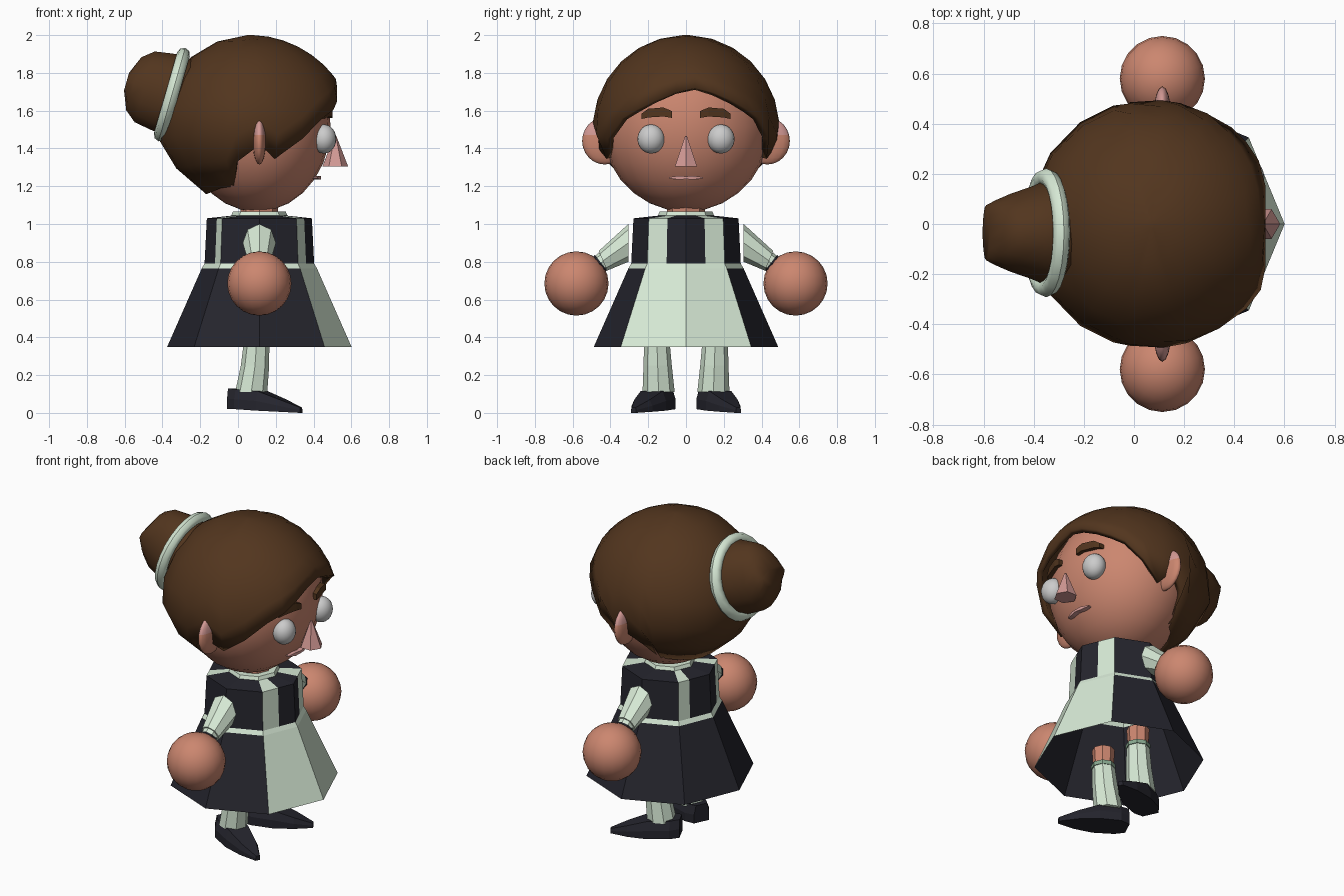
import bpy, bmesh
from math import sin, cos, pi, radians, acos
from mathutils import Vector, Matrix

if "Cube" in bpy.data.objects:
    bpy.data.objects.remove(bpy.data.objects["Cube"])

COLORS = {
    "hair": (0.085, 0.036, 0.013), "skin": (0.60, 0.24, 0.16), "pale": (0.68, 0.82, 0.67),
    "dark": (0.018, 0.018, 0.026), "pink": (0.65, 0.32, 0.30), "green": (0.25, 0.40, 0.28),
}
MATS = {}
for key, rgb in COLORS.items():
    MATS[key] = bpy.data.materials.new(key)
    MATS[key].diffuse_color = (*rgb, 1)
CX = 0.113  # body axis


def finish(name, bm, mats=(), smooth=False):
    bmesh.ops.recalc_face_normals(bm, faces=bm.faces)
    me = bpy.data.meshes.new(name)
    bm.to_mesh(me)
    bm.free()
    for m in mats:
        me.materials.append(MATS[m])
    if smooth:
        me.shade_smooth()
    ob = bpy.data.objects.new(name, me)
    bpy.context.collection.objects.link(ob)
    return ob


def ball(name, c, r, mats=(), seg=20, rings=12):
    bm = bmesh.new()
    m = Matrix.Translation(c) @ Matrix.Diagonal((*r, 1))
    bmesh.ops.create_uvsphere(bm, u_segments=seg, v_segments=rings, radius=1, matrix=m)
    return finish(name, bm, mats, True)


def loft(name, sections, mats, caps=(True, True), smooth=False, pick=None):
    """Skin closed sections; pick(row, column) gives the material slot."""
    bm = bmesh.new()
    rows = [[bm.verts.new(p) for p in s] for s in sections]
    n = len(rows[0])
    for i in range(len(rows) - 1):
        for j in range(n):
            k = (j + 1) % n
            f = bm.faces.new((rows[i][j], rows[i][k], rows[i + 1][k], rows[i + 1][j]))
            if pick:
                f.material_index = pick(i, j)
    if caps[0]:
        bm.faces.new(rows[0])
    if caps[1]:
        bm.faces.new(rows[-1])
    return finish(name, bm, mats, smooth)


def circle(c, u, v, n=8):
    """Closed ring around c spanned by the half axes u and v."""
    return [Vector(c) + Vector(u) * cos(2 * pi * k / n) + Vector(v) * sin(2 * pi * k / n)
            for k in range(n)]


def tube(name, profile, origin, axis, mats, n=8, **kw):
    """Revolve (distance, radius) pairs about an axis."""
    q = Vector(axis).normalized().to_track_quat('Z', 'Y')
    secs = [circle(Vector(origin) + q @ Vector((0, 0, d)), q @ Vector((r, 0, 0)),
                   q @ Vector((0, r, 0)), n) for d, r in profile]
    return loft(name, secs, mats, **kw)


# Dress: octagon with a corner at the front, front and back faces split for straps
octo = [Vector((cos(k * pi / 4), sin(k * pi / 4))) for k in range(8)]
outline = []
for k in range(8):
    outline.append(octo[k])
    t = {0: 0.5, 7: 0.5, 3: 0.35, 4: 0.65}.get(k)
    if t:
        outline.append(octo[k].lerp(octo[(k + 1) % 8], t))


def ring(r, z):
    return [(CX + p.x * r, p.y * r, z) for p in outline]


STRAPS = (1, 4, 7, 10)
loft("bodice", [ring(0.29, 0.79), ring(0.278, 1.03), ring(0.14, 1.045)], ("dark", "pale"),
     caps=(False, True), pick=lambda i, j: int(j in STRAPS))
loft("waistband", [ring(0.29, 0.79), ring(0.305, 0.765)], ("pale",), caps=(False, False))
loft("skirt", [ring(0.305, 0.765), ring(0.488, 0.35)], ("dark", "pale"), caps=(False, False),
     pick=lambda i, j: int(j in (0, 1, 10, 11)))
tube("collar", [(0, 0.155), (0.035, 0.14)], (CX, 0, 1.03), (0, 0, 1), ("pale",))
tube("neck", [(0, 0.10), (0.12, 0.10)], (CX, 0, 1.03), (0, 0, 1), ("skin",))

# Arms, legs and shoes
for s, side in ((-1, "right"), (1, "left")):
    loft(side + "_sleeve", [circle((CX, s * 0.305, 0.90), (0.088, 0, 0), (0, 0, 0.10)),
                            circle((CX, s * 0.44, 0.805), (0.06, 0, 0), (0, s * 0.022, 0.052))],
         ("pale",))
    tube(side + "_cuff", [(0, 0.050), (0.055, 0.046)], (CX, s * 0.43, 0.81),
         (0, s * 0.19, -0.15), ("pale",))
    tube(side + "_cuff_trim", [(0, 0.052), (0.012, 0.052)], (CX, s * 0.45, 0.795),
         (0, s * 0.19, -0.15), ("dark",))
    ball(side + "_hand", (CX, s * 0.58, 0.685), (0.17, 0.17, 0.17), ("skin",))
    sock = [(0.07, s * 0.145, 0.085, 0.11), (0.09, s * 0.15, 0.075, 0.25),
            (0.10, s * 0.155, 0.066, 0.40)]

    def disc(x, y, r, z):
        return circle((x, y, z), (r, 0, 0), (0, r, 0))
    loft(side + "_sock", [disc(*p) for p in sock], ("pale",))
    loft(side + "_sock_band", [disc(0.10, s * 0.155, 0.071, z) for z in (0.385, 0.41)], ("green",))
    loft(side + "_leg", [disc(0.10, s * 0.155, r, z) for r, z in ((0.058, 0.38), (0.066, 0.51))],
         ("skin",))
    # Shoe sections: distance along, half width, bottom, top
    yaw = Matrix.Rotation(s * radians(25), 3, 'Z')
    secs = []
    for u, w, z0, z1 in ((-0.085, 0.05, 0.02, 0.13), (-0.03, 0.08, 0.02, 0.125),
                         (0.10, 0.085, 0.012, 0.115), (0.22, 0.06, 0.006, 0.07),
                         (0.325, 0.015, 0.0, 0.028)):
        sec = ((-w, z0), (w, z0), (w, z0 + (z1 - z0) * 0.5), (w * 0.75, z1),
               (-w * 0.75, z1), (-w, z0 + (z1 - z0) * 0.5))
        secs.append([yaw @ Vector((u, a, z)) + Vector((0.04, s * 0.14, 0)) for a, z in sec])
    loft(side + "_shoe", secs, ("dark",))
    # Face features of this side
    ear = ball(side + "_ear", (CX, s * 0.43, 1.44), (0.035, 0.12, 0.125), ("skin", "pink"), 16, 12)
    for f in ear.data.polygons:
        f.material_index = int(f.center.z > 1.46)
    ball(side + "_eye", (0.455, s * 0.185, 1.45), (0.065, 0.072, 0.077))
    brow = [(0.475, 0.075, 1.58, 0.018), (0.47, 0.12, 1.593, 0.024),
            (0.445, 0.20, 1.587, 0.023), (0.43, 0.235, 1.57, 0.014)]
    loft(side + "_eyebrow", [[(x + a * 0.025, s * y, z + b * r) for a, b in
                              ((-1, -1), (1, -1), (1, 1), (-1, 1))] for x, y, z, r in brow],
         ("hair",))

# Head
ball("head", (0.10, 0, 1.52), (0.39, 0.445, 0.455), ("skin",), 24, 14)
tube("nose", [(0, 0.068), (0.16, 0.006)], (0.515, 0, 1.305), (0, 0, 1), ("pink",), n=6)
loft("mouth", [[(x + a * 0.015, y, 1.245 + b * r) for a, b in
                ((-1, -1), (1, -1), (1, 1), (-1, 1))]
               for x, y, r in ((0.405, -0.09, 0.003), (0.42, -0.04, 0.010), (0.425, 0, 0.007),
                               (0.42, 0.04, 0.010), (0.405, 0.09, 0.003))], ("pink",))

# Hair cap: columns run from the crown to a hairline height set per azimuth
LINE = [(0, 1.72), (12, 1.695), (25, 1.65), (36, 1.605), (46, 1.56), (60, 1.45), (75, 1.345),
        (85, 1.42), (100, 1.33), (108, 1.20), (125, 1.19), (145, 1.17), (165, 1.16), (180, 1.16)]
columns = LINE + [(-a, z) for a, z in LINE[-2:0:-1]]
ROWS = 7
secs = []
for i in range(ROWS + 1):
    sec = []
    for a, zl in columns:
        az = radians(a + 6 * max(0, cos(radians(a))))
        phi = acos((zl - 1.5) / 0.5) * (0.02 + 0.98 * i / ROWS)
        z = 1.5 + 0.5 * cos(phi)
        r = 0.497 * sin(phi) * (1 + 0.09 * max(0, cos(az)) ** 4 * sin(phi))
        if z < 1.5:
            r *= 1 - 0.32 * ((1.5 - z) / 0.33) ** 2
        sec.append((0.07 + min(0.455, r * cos(az)), r * sin(az), z))
    secs.append(sec)
hair = loft("hair", secs, ("hair",), caps=(True, False), smooth=True)
mod = hair.modifiers.new("thickness", 'SOLIDIFY')
mod.thickness, mod.offset = 0.035, -1

# Bun (distance along its axis, half width, half height) and its hair tie
BUN, AXIS = Vector((-0.35, -0.035, 1.685)), Vector((-0.96, 0, 0.275))
bun = [(-0.12, 0.20, 0.20), (0, 0.21, 0.222), (0.06, 0.185, 0.215), (0.15, 0.155, 0.20),
       (0.21, 0.13, 0.15), (0.25, 0.11, 0.05)]
loft("hair_bun", [circle(BUN + AXIS * d, (0, w, 0), Vector((0.275, 0, 0.96)) * h, 14)
                  for d, w, h in bun], ("hair",), smooth=True)
tie = [(0.035 * sin(k * pi / 4), 0.222 + 0.035 * cos(k * pi / 4)) for k in range(9)]
tube("hair_tie", tie, BUN, AXIS, ("pale",), n=24, caps=(False, False), smooth=True)

for m in bpy.data.materials:
    if m.users and not m.is_grease_pencil:
        m.use_nodes = True
        m.node_tree.nodes["Principled BSDF"].inputs["Base Color"].default_value = m.diffuse_color
